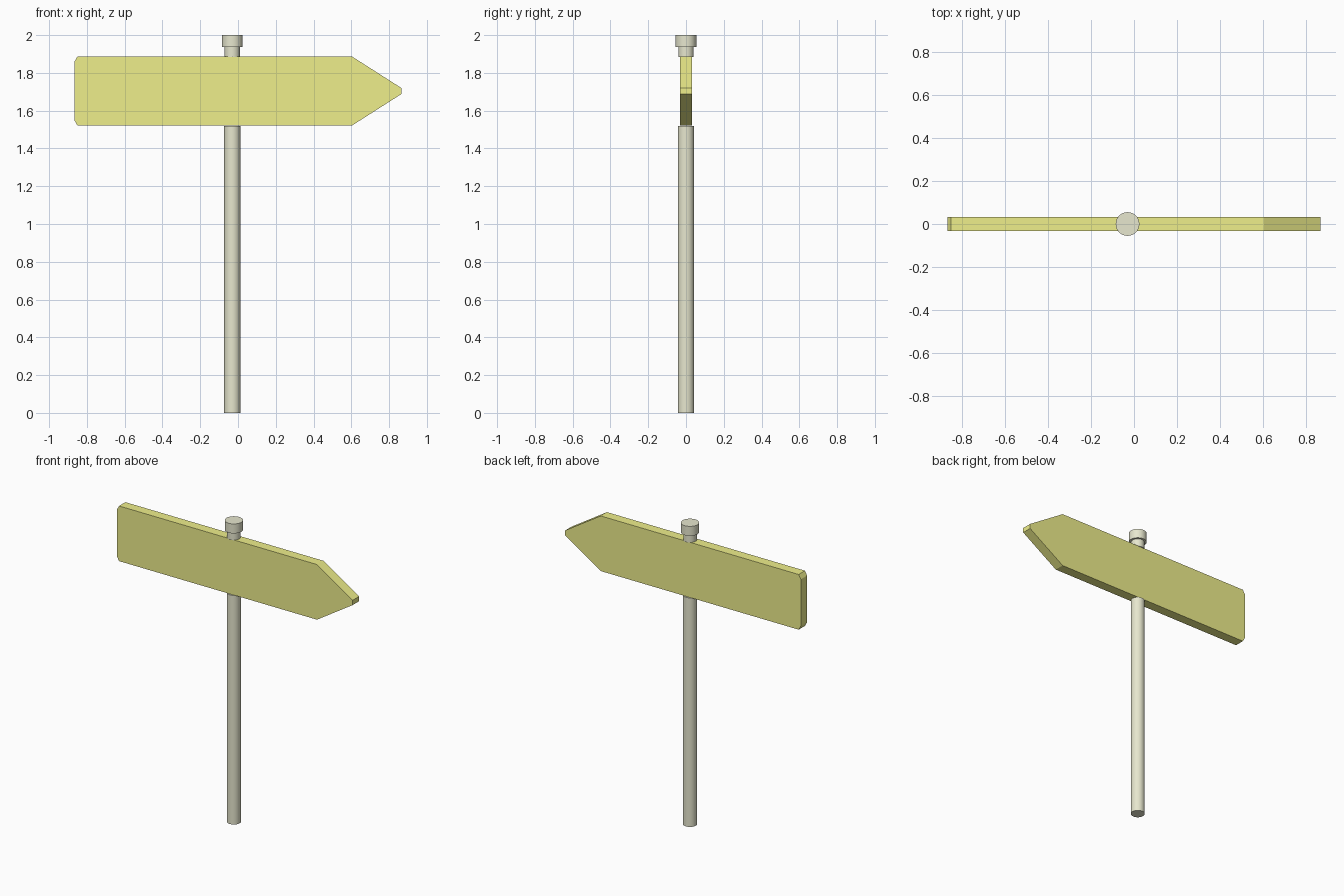
import bpy
import bmesh

if "Cube" in bpy.data.objects:
    bpy.data.objects.remove(bpy.data.objects["Cube"])

POST_X = -0.03


def material(name, rgb):
    m = bpy.data.materials.new(name)
    m.diffuse_color = (*rgb, 1)
    m.use_nodes = True
    m.node_tree.nodes["Principled BSDF"].inputs["Base Color"].default_value = m.diffuse_color
    return m


cream = material("cream_paint", (0.80, 0.80, 0.62))
yellow = material("yellow_paint", (0.86, 0.86, 0.26))


def cylinder(name, radius, z0, z1):
    bpy.ops.mesh.primitive_cylinder_add(
        vertices=32, radius=radius, depth=z1 - z0,
        location=(POST_X, 0, (z0 + z1) / 2))
    ob = bpy.context.object
    ob.name = name
    ob.data.materials.append(cream)
    bpy.ops.object.shade_smooth_by_angle()
    return ob


# Post below the board, then the stepped finial above it
cylinder("post", 0.043, 0.0, 1.52)
cylinder("finial_neck", 0.041, 1.885, 1.937)
cylinder("finial_cap", 0.055, 1.937, 2.0)

# Arrow board: half profile mirrored about its centre line, then extruded
MID_Z, HALF_T = 1.704, 0.033
half = [(-0.866, 0.155), (-0.85, 0.183), (0.603, 0.183), (0.865, 0.016)]
outline = half + [(x, -z) for x, z in reversed(half)]

bm = bmesh.new()
face = bm.faces.new([bm.verts.new((x, -HALF_T, MID_Z + z)) for x, z in outline])
ext = bmesh.ops.extrude_face_region(bm, geom=[face], use_keep_orig=True)
verts = [v for v in ext["geom"] if isinstance(v, bmesh.types.BMVert)]
bmesh.ops.translate(bm, verts=verts, vec=(0, 2 * HALF_T, 0))
bmesh.ops.recalc_face_normals(bm, faces=bm.faces)
mesh = bpy.data.meshes.new("arrow_board")
bm.to_mesh(mesh)
bm.free()
mesh.materials.append(yellow)
board = bpy.data.objects.new("arrow_board", mesh)
bpy.context.collection.objects.link(board)
